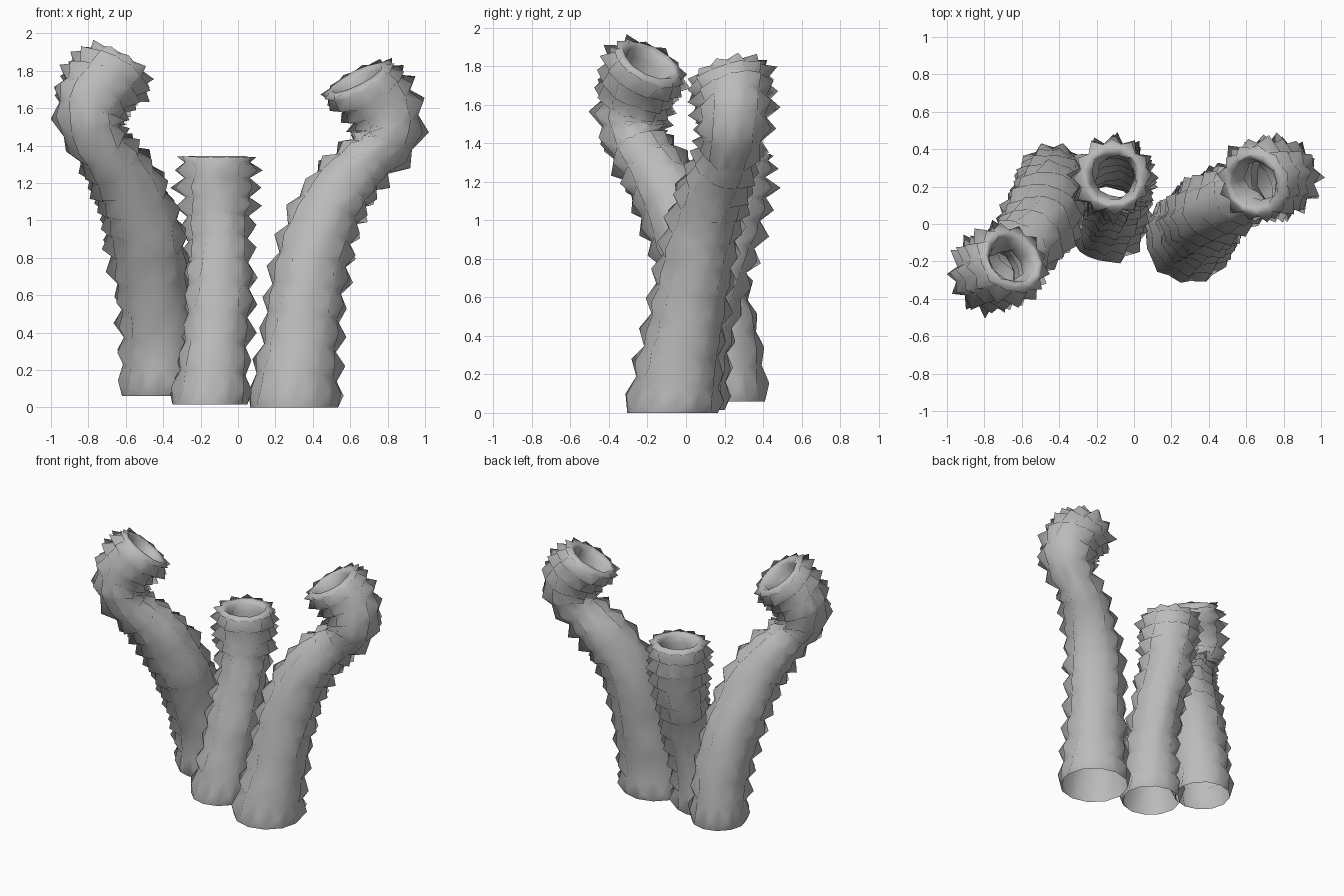
import bpy, bmesh, math, random
from mathutils import Vector, Matrix

random.seed(4)
cube = bpy.data.objects.get("Cube")
if cube:
    bpy.data.objects.remove(cube, do_unlink=True)

grey = bpy.data.materials.new("sponge grey")
grey.use_nodes = True
tone = (0.5, 0.5, 0.5, 1)
grey.diffuse_color = tone
grey.node_tree.nodes["Principled BSDF"].inputs["Base Color"].default_value = tone

SIDES = 12


def spline(points, steps=30):
    """Dense smooth path through the points."""
    p = [Vector(q) for q in points]
    p = [2 * p[0] - p[1]] + p + [2 * p[-1] - p[-2]]
    path = []
    for a, b, c, d in zip(p, p[1:], p[2:], p[3:]):
        for i in range(steps):
            t = i / steps
            path.append(0.5 * (2 * b + (c - a) * t + (2 * a - 5 * b + 4 * c - d) * t * t
                               + (3 * b - a - 3 * c + d) * t ** 3))
    return path + [p[-2]]


def blend(values, t):
    """Linear value along evenly spaced stops."""
    s = min(t, 0.9999) * (len(values) - 1)
    i = int(s)
    return values[i] + (values[i + 1] - values[i]) * (s - i)


def spiky_tube(name, points, radii, mouth):
    path = spline(points)
    mouth = Vector(mouth).normalized()
    dist = [0.0]
    for a, b in zip(path, path[1:]):
        dist.append(dist[-1] + (b - a).length)
    total = dist[-1]

    # Ring stations crowd together towards the mouth
    stops = [0.0]
    while stops[-1] < total:
        stops.append(stops[-1] + blend([0.17, 0.16, 0.13, 0.085], stops[-1] / total))
    stops = [s * total / stops[-1] for s in stops]

    bm = bmesh.new()
    tangent, side = Vector((0, 0, 1)), Vector((1, 0, 0))

    def add_ring(centre, radius, wobble=0.0):
        other = tangent.cross(side)
        ring = []
        for k in range(SIDES):
            a = math.tau * k / SIDES
            r = radius + random.uniform(-wobble, wobble)
            ring.append(bm.verts.new(centre + (side * math.cos(a) + other * math.sin(a)) * r))
        return ring

    def bridge(low, high, middle=None, height=0.0):
        """Join two rings, raising a spike in each cell if a middle is given."""
        for k in range(SIDES):
            m = (k + 1) % SIDES
            quad = [low[k], low[m], high[m], high[k]]
            if middle is None:
                bm.faces.new(quad)
                continue
            c = sum((v.co for v in quad), Vector()) / 4
            out = (c - middle).normalized()
            tip = bm.verts.new(c + out * height * random.uniform(0.65, 1.2))
            for a, b in zip(quad, quad[1:] + quad[:1]):
                bm.faces.new((a, b, tip))

    # Outer wall, tilting towards the mouth direction near the end
    previous = None
    for n, s in enumerate(stops):
        i = min(range(len(dist)), key=lambda j: abs(dist[j] - s))
        t = s / total
        new = (path[min(i + 1, len(path) - 1)] - path[max(i - 1, 0)]).normalized()
        new = new.lerp(mouth, max(0, (t - 0.75) * 4)).normalized()
        if n == 0:
            new = Vector((0, 0, 1))
        side = tangent.rotation_difference(new) @ side
        side = Matrix.Rotation(0.08 if n else 0, 3, new) @ side
        tangent, centre = new, path[i]
        ring = add_ring(centre, blend(radii, t), 0.008 if n else 0)
        if previous:
            bridge(previous, ring, (centre + last_centre) / 2,
                   blend([0.045, 0.05, 0.055, 0.075], t))
        previous, last_centre = ring, centre

    # Spiked lip edge
    end = radii[-1]
    ring = add_ring(last_centre + tangent * 0.03, end * 0.93, 0.008)
    bridge(previous, ring, last_centre - tangent * 0.04, 0.05)
    previous = ring

    # Rolled lip and short ragged throat
    for scale, lift, wobble in ((0.83, 0.035, 0.01), (0.71, 0.01, 0.012),
                                (0.63, -0.04, 0.015), (0.62, -0.11, 0.03)):
        ring = add_ring(last_centre + tangent * lift, end * scale, wobble)
        bridge(previous, ring)
        previous = ring

    for f in bm.faces:
        f.smooth = True
    mesh = bpy.data.meshes.new(name)
    bm.to_mesh(mesh)
    bm.free()
    mesh.materials.append(grey)
    obj = bpy.data.objects.new(name, mesh)
    bpy.context.collection.objects.link(obj)


# Three leaning tubes
spiky_tube("right_tube",
           [(-0.43, 0.22, 0.06), (-0.43, 0.18, 0.4), (-0.47, 0.08, 0.75), (-0.53, -0.05, 1.05),
            (-0.63, -0.16, 1.25), (-0.75, -0.27, 1.41), (-0.8, -0.28, 1.56),
            (-0.74, -0.25, 1.7), (-0.66, -0.2, 1.8)],
           [0.19, 0.18, 0.185, 0.19, 0.18, 0.16, 0.13, 0.17, 0.185],
           (0.45, 0.42, 0.78))
spiky_tube("middle_tube",
           [(-0.15, 0.0, 0.015), (-0.12, 0.06, 0.4), (-0.1, 0.16, 0.75), (-0.11, 0.23, 1.03),
            (-0.11, 0.25, 1.31)],
           [0.2, 0.165, 0.16, 0.16, 0.165, 0.18],
           (0, 0, 1))
spiky_tube("left_tube",
           [(0.3, -0.07, 0.0), (0.34, -0.01, 0.4), (0.4, 0.06, 0.8), (0.5, 0.12, 1.08),
            (0.64, 0.2, 1.27), (0.78, 0.24, 1.41), (0.81, 0.25, 1.53),
            (0.74, 0.25, 1.65), (0.65, 0.22, 1.73)],
           [0.235, 0.2, 0.19, 0.185, 0.175, 0.16, 0.13, 0.17, 0.185],
           (-0.43, -0.25, 0.85))
